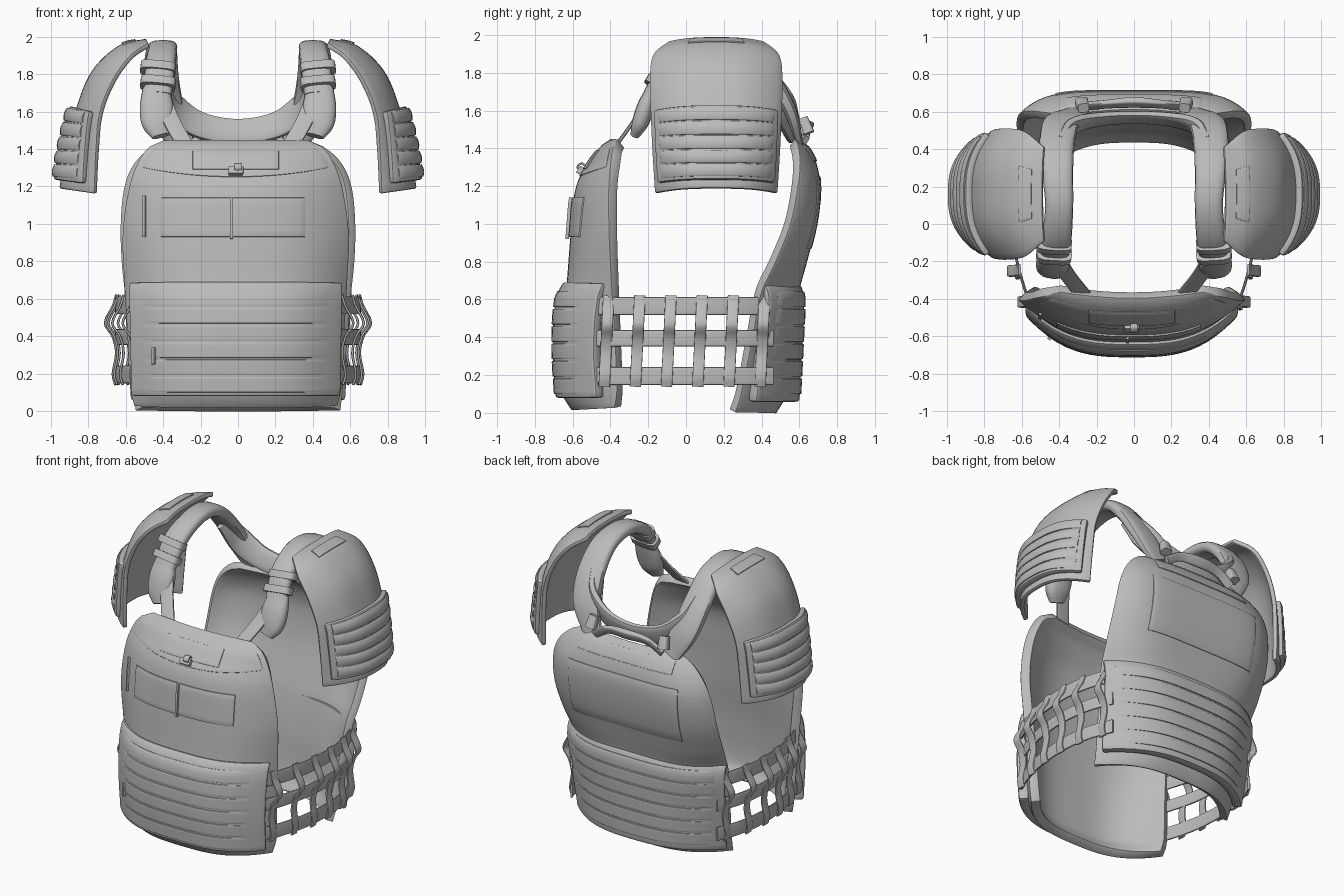
import bpy, bmesh, math
from mathutils import Vector

cube = bpy.data.objects.get("Cube")
if cube:
    bpy.data.objects.remove(cube)

GREY = (0.5, 0.5, 0.5, 1)
mat = bpy.data.materials.new("grey_fabric")
mat.use_nodes = True
mat.diffuse_color = GREY
mat.node_tree.nodes["Principled BSDF"].inputs["Base Color"].default_value = GREY


def at(rows, k):
    """Smoothly interpolate rows keyed on their first value."""
    last = len(rows) - 1
    i = max([j for j in range(last) if rows[j][0] <= k] or [0])
    a, b = rows[i], rows[i + 1]
    h = b[0] - a[0]
    t = min(max((k - a[0]) / h, 0), 1)

    def slope(j, c):
        p, q = rows[max(j - 1, 0)], rows[min(j + 1, last)]
        return (q[c] - p[c]) / (q[0] - p[0]) * h

    s = t * t * (3 - 2 * t)
    return [a[c] + (b[c] - a[c]) * s
            + slope(i, c) * t * (1 - t) ** 2
            - slope(i + 1, c) * t * t * (1 - t) for c in range(1, len(a))]


def finish(name, bm, thick=0):
    mesh = bpy.data.meshes.new(name)
    bmesh.ops.recalc_face_normals(bm, faces=bm.faces)
    bm.to_mesh(mesh)
    bm.free()
    mesh.materials.append(mat)
    ob = bpy.data.objects.new(name, mesh)
    bpy.context.collection.objects.link(ob)
    bpy.ops.object.select_all(action="DESELECT")
    ob.select_set(True)
    bpy.context.view_layer.objects.active = ob
    if thick:
        solid = ob.modifiers.new("solid", "SOLIDIFY")
        solid.thickness, solid.offset = thick, 0
        bev = ob.modifiers.new("round", "BEVEL")
        bev.width, bev.segments = thick * 0.3, 2
        bev.limit_method, bev.angle_limit = "ANGLE", math.radians(50)
        for m in ("solid", "round"):
            bpy.ops.object.modifier_apply(modifier=m)
    bpy.ops.object.shade_smooth_by_angle(angle=math.radians(40))


def sheet(name, fn, nu, nv, thick):
    """Thick curved sheet through fn(u, v), u in -1..1 and v in 0..1."""
    bm = bmesh.new()
    grid = [[bm.verts.new(fn(2 * i / nu - 1, j / nv)) for i in range(nu + 1)]
            for j in range(nv + 1)]
    for lo, hi in zip(grid, grid[1:]):
        for i in range(nu):
            bm.faces.new((lo[i], lo[i + 1], hi[i + 1], hi[i]))
    finish(name, bm, thick)


def strap(name, pts, wdir, steps=6, side=1, power=0.5):
    """Sweep a rounded section along points (x, y, z, width, thickness)."""
    rows = [(i, p[0] * side) + tuple(p[1:]) for i, p in enumerate(pts)]
    n = (len(pts) - 1) * steps
    path = [at(rows, i / steps) for i in range(n + 1)]
    bm, rings = bmesh.new(), []
    for i, p in enumerate(path):
        tan = (Vector(path[min(i + 1, n)][:3]) - Vector(path[max(i - 1, 0)][:3])).normalized()
        w = Vector(wdir)
        w = (w - tan * w.dot(tan)).normalized()
        nor = tan.cross(w)
        ring = []
        for k in range(16):
            c, s = math.cos(k * math.pi / 8), math.sin(k * math.pi / 8)
            c, s = (math.copysign(abs(q) ** power, q) / 2 for q in (c, s))
            ring.append(bm.verts.new(Vector(p[:3]) + w * c * p[3] + nor * s * p[4]))
        rings.append(ring)
    for a, b in zip(rings, rings[1:]):
        for k in range(16):
            bm.faces.new((a[k], a[k - 1], b[k - 1], b[k]))
    bm.faces.new(rings[0])
    bm.faces.new(rings[-1])
    finish(name, bm)


def on_body(rows, side, x, z, off):
    hw, yc, ye, p = at(rows, z)
    y = yc + (ye - yc) * min(1, abs(x) / hw) ** p + off
    return (x + min(side, 0) * 0.012, side * y, z)  # front sits slightly to one side


def shell(name, rows, side, nv, thick):
    z0, z1 = rows[0][0], rows[-1][0]

    def fn(u, v):
        z = z0 + (z1 - z0) * v
        u = math.sin(u * math.pi / 2) * 0.6 + u * 0.4
        return on_body(rows, side, u * at(rows, z)[0], z, -thick / 2)
    sheet(name, fn, 44, nv, thick)


def plate(name, rows, side, x0, x1, z0, z1, thick=0.009, off=0.002):
    sheet(name, lambda u, v: on_body(
        rows, side, x0 + (x1 - x0) * (u + 1) / 2, z0 + (z1 - z0) * v, off), 24, 6, thick)


# Body panels: height, half width, centre depth, edge depth, curve power
FRONT, BACK = -1, 1
front = [(0.03, 0.52, 0.61, 0.39, 3), (0.12, 0.54, 0.66, 0.38, 3.2),
         (0.4, 0.555, 0.66, 0.39, 3.2), (0.7, 0.575, 0.63, 0.405, 3),
         (0.95, 0.585, 0.61, 0.415, 2.8), (1.2, 0.55, 0.58, 0.415, 2.6),
         (1.34, 0.5, 0.5, 0.4, 2.5), (1.4, 0.45, 0.45, 0.39, 2.5),
         (1.425, 0.38, 0.41, 0.375, 2)]
back = [(0.01, 0.53, 0.48, 0.27, 3), (0.1, 0.54, 0.53, 0.3, 3),
        (0.4, 0.57, 0.56, 0.36, 3), (0.65, 0.59, 0.6, 0.41, 3.5),
        (0.8, 0.605, 0.64, 0.48, 4.5), (1, 0.61, 0.69, 0.56, 5.5),
        (1.2, 0.59, 0.71, 0.6, 5.5), (1.32, 0.54, 0.69, 0.61, 4),
        (1.4, 0.45, 0.65, 0.6, 3), (1.43, 0.37, 0.62, 0.59, 2)]
shell("front_panel", front, FRONT, 48, 0.06)
shell("back_panel", back, BACK, 48, 0.05)

# Lower pouch panels with rows of webbing
front_low = [(0.08, 0.54, 0.69, 0.485, 3), (0.35, 0.545, 0.705, 0.5, 3),
             (0.6, 0.55, 0.69, 0.48, 3), (0.68, 0.55, 0.65, 0.45, 3)]
back_low = [(0.06, 0.555, 0.6, 0.38, 2.7), (0.35, 0.575, 0.615, 0.42, 2.8),
            (0.6, 0.59, 0.625, 0.45, 3.2), (0.67, 0.59, 0.61, 0.43, 3.2)]
for label, rows, side in (("front", front_low, FRONT), ("back", back_low, BACK)):
    shell(label + "_lower_panel", rows, side, 14, 0.065)
    for i in range(6):
        z = 0.1 + i * 0.092
        hw = rows[1][1] - 0.02
        plate(f"{label}_webbing_{i}", rows, side, -hw, hw, z, z + 0.082, 0.014, 0.001)


# Chest and back details
def cap_point(u, v):
    low = 1.25 + 0.05 * u * u
    z = low + v * (1.41 - low)
    return on_body(front, FRONT, u * 0.96 * at(front, z)[0], z, 0.002)


sheet("front_yoke_cap", cap_point, 30, 10, 0.012)
plate("name_panel", front, FRONT, -0.23, 0.23, 1.29, 1.39, 0.009, 0.01)
plate("chest_patch", front, FRONT, -0.4, 0.37, 0.93, 1.14, 0.016, 0.003)
plate("centre_pull", front, FRONT, -0.03, -0.015, 0.92, 1.14, 0.02, 0.016)
plate("side_pull", front, FRONT, -0.495, -0.48, 0.93, 1.15, 0.02, 0.008)
plate("pouch_pull", front_low, FRONT, -0.445, -0.43, 0.25, 0.34, 0.02, 0.012)
plate("chest_clip", front, FRONT, -0.04, 0.04, 1.265, 1.3, 0.03, 0.02)
strap("chest_loop", [(0, -0.55, 1.27, 0.04, 0.01), (0, -0.575, 1.3, 0.04, 0.01),
                     (0, -0.55, 1.32, 0.04, 0.01), (0, -0.52, 1.29, 0.04, 0.01)], (1, 0, 0))
plate("back_patch", back, BACK, -0.42, 0.42, 0.87, 1.25)
plate("back_top_flap", back, BACK, -0.36, 0.36, 1.33, 1.41, 0.012)

# Neck yoke, blending up into the shoulder pads, and drag handle
yoke = [(0.4, 0.42, 1.78, 0.12, 0.05), (0.34, 0.51, 1.63, 0.16, 0.06),
        (0.21, 0.555, 1.53, 0.15, 0.05)]
strap("neck_yoke", [(-x, *r) for x, *r in yoke] + [(0, 0.57, 1.495, 0.14, 0.045)] + yoke[::-1],
      (0, 0.35, 1), power=0.7)
strap("drag_handle", [(-0.26, 0.63, 1.44, 0.06, 0.03), (-0.15, 0.64, 1.5, 0.06, 0.03),
                      (0, 0.65, 1.51, 0.07, 0.04), (0.15, 0.64, 1.5, 0.06, 0.03),
                      (0.26, 0.63, 1.44, 0.06, 0.03)], (0, 0.5, 1))

# Upper arm guard: step, x, z, half depth, edge inset, edge drop
guard = [(0, 0.49, 1.99, 0.25, 0.01, 0.02), (1, 0.635, 1.955, 0.33, 0.05, 0.06),
         (2, 0.78, 1.82, 0.345, 0.1, 0.06), (3, 0.865, 1.62, 0.34, 0.12, 0.03),
         (4, 0.92, 1.4, 0.33, 0.155, 0.01), (5, 0.955, 1.19, 0.315, 0.18, 0.025)]


def on_guard(side, s, u, off):
    x, z, hw, dx, dz = at(guard, s)
    xa, za = at(guard, s - 0.05)[:2]
    xb, zb = at(guard, s + 0.05)[:2]
    nor = Vector((za - zb, xb - xa)).normalized() * off
    bend = abs(u) ** 2.7
    return (side * (x - dx * bend + nor.x), 0.16 + u * hw, z - dz * bend + nor.y)


def guard_part(name, side, s0, s1, span, thick, off, bulge=0.0, nv=6):
    sheet(name, lambda u, v: on_guard(
        side, s0 + (s1 - s0) * v, u * span, off + bulge * math.sin(math.pi * v)), 20, nv, thick)


# Parts that repeat on both sides
for side, label in ((1, "left"), (-1, "right")):
    guard_part(label + "_arm_guard", side, 0, 5, 1, 0.03, -0.015, nv=30)
    guard_part(label + "_guard_patch", side, 0.4, 0.9, 0.46, 0.009, 0.003)
    guard_part(label + "_guard_panel", side, 3.0, 4.8, 0.94, 0.045, 0.016, nv=10)
    for i in range(5):
        s = 3.06 + i * 0.34
        guard_part(f"{label}_guard_webbing_{i}", side, s, s + 0.3, 0.9, 0.016, 0.038, 0.008)

    # Padded shoulder strap with buckle cover and webbing
    strap(label + "_shoulder_pad", [
        (0.43, -0.19, 1.69, 0.15, 0.07), (0.415, -0.09, 1.85, 0.16, 0.08),
        (0.4, 0.1, 1.94, 0.15, 0.08), (0.41, 0.3, 1.91, 0.17, 0.08),
        (0.41, 0.45, 1.77, 0.19, 0.08), (0.38, 0.55, 1.6, 0.19, 0.07),
        (0.3, 0.6, 1.43, 0.14, 0.04)], (1, 0, 0), side=side, power=0.7)
    strap(label + "_buckle_cover", [
        (0.44, -0.17, 1.73, 0.14, 0.06), (0.435, -0.21, 1.63, 0.18, 0.09),
        (0.43, -0.24, 1.54, 0.17, 0.09), (0.41, -0.27, 1.47, 0.1, 0.05)],
        (1, 0, 0), side=side, power=0.8)
    for i, (y, z) in enumerate(((-0.165, 1.75), (-0.11, 1.83))):
        strap(f"{label}_pad_band_{i}", [(0.43, y - 0.012, z - 0.02, 0.19, 0.1),
                                        (0.425, y + 0.012, z + 0.02, 0.19, 0.1)],
              (1, 0, 0), side=side)
    strap(label + "_front_webbing", [
        (0.4, -0.2, 1.66, 0.09, 0.02), (0.35, -0.28, 1.54, 0.09, 0.02),
        (0.27, -0.38, 1.4, 0.09, 0.02)], (1, 0, 0), side=side)
    strap(label + "_rear_buckle", [(0.27, 0.62, 1.56, 0.06, 0.05),
                                   (0.28, 0.65, 1.48, 0.07, 0.06)], (1, 0, 0), side=side)

    # Open webbing around the waist
    waist = [(-0.48, 0.53), (-0.36, 0.58), (-0.15, 0.635), (0.1, 0.65), (0.3, 0.62), (0.46, 0.56)]
    for i, (z, w) in enumerate(((0.565, 0.095), (0.395, 0.085), (0.195, 0.095))):
        strap(f"{label}_waist_band_{i}", [(x, y, z, w, 0.015) for y, x in waist],
              (0, 0, 1), side=side)
    for i in range(6):
        y = -0.42 + i * 0.165
        x = at(waist, y)[0]
        strap(f"{label}_waist_tie_{i}", [
            (x + dx, y + 0.05 * (z - 0.4), z, 0.06, 0.014)
            for z, dx in ((0.62, 0.0), (0.56, 0.018), (0.47, 0.06), (0.4, 0.02),
                          (0.31, 0.0), (0.2, 0.018), (0.14, 0.005))],
            (0, 1, 0), steps=4, side=side)
